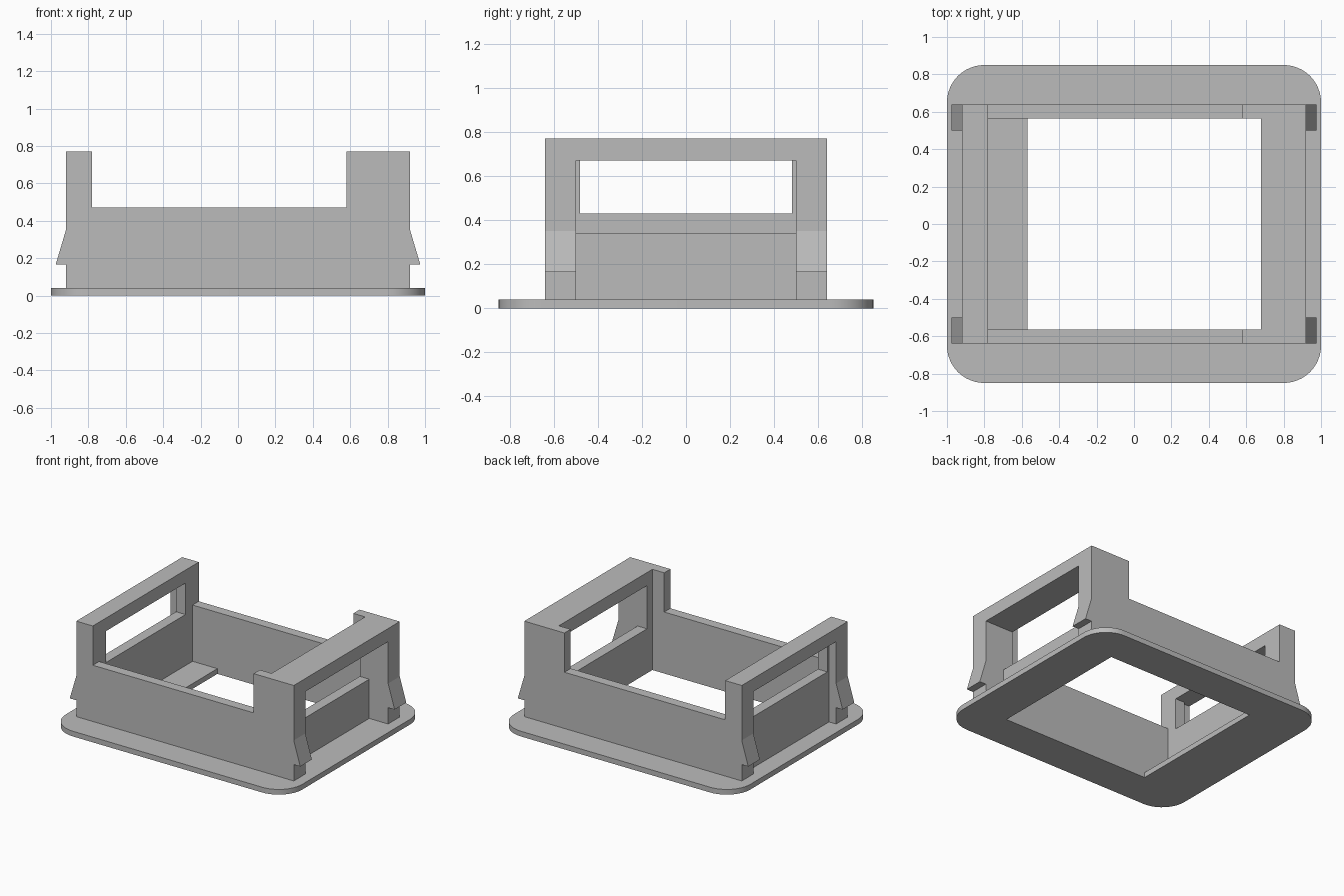
import bpy, bmesh, math
from mathutils import Vector

if "Cube" in bpy.data.objects:
    bpy.data.objects.remove(bpy.data.objects["Cube"])

grey = bpy.data.materials.new("light grey plastic")
grey.diffuse_color = (0.5, 0.5, 0.5, 1)
grey.use_nodes = True
grey.node_tree.nodes["Principled BSDF"].inputs["Base Color"].default_value = grey.diffuse_color


def prism(name, loops, axis, lo, hi):
    """Extrude closed 2D outlines (extra loops are holes) along an axis."""
    def place(p, q, t):
        return Vector({'X': (t, p, q), 'Y': (p, t, q), 'Z': (p, q, t)}[axis])
    bm = bmesh.new()
    edges = []
    for loop in loops:
        vs = [bm.verts.new(place(p, q, lo)) for p, q in loop]
        edges += [bm.edges.new((v, vs[(i + 1) % len(vs)])) for i, v in enumerate(vs)]
    bmesh.ops.triangle_fill(bm, edges=edges, use_beauty=True)
    ext = bmesh.ops.extrude_face_region(bm, geom=bm.faces[:], use_keep_orig=True)
    moved = [g for g in ext["geom"] if isinstance(g, bmesh.types.BMVert)]
    bmesh.ops.translate(bm, verts=moved, vec=place(0, 0, hi - lo))
    bmesh.ops.recalc_face_normals(bm, faces=bm.faces[:])
    me = bpy.data.meshes.new(name)
    bm.to_mesh(me)
    bm.free()
    me.materials.append(grey)
    ob = bpy.data.objects.new(name, me)
    bpy.context.collection.objects.link(ob)
    return ob


def rect(a0, a1, b0, b1):
    return [(a0, b0), (a1, b0), (a1, b1), (a0, b1)]


def rounded(hx, hy, r, n=12):
    pts = []
    for k, (sx, sy) in enumerate([(1, 1), (-1, 1), (-1, -1), (1, -1)]):
        for i in range(n + 1):
            a = math.pi / 2 * (k + i / n)
            pts.append((sx * (hx - r) + r * math.cos(a), sy * (hy - r) + r * math.sin(a)))
    return pts


def arch(half):
    """Upside-down U in the y-z plane, with an opening of the given half width."""
    return [(-INNER, BASE), (-half, BASE), (-half, 0.67), (half, 0.67),
            (half, BASE), (INNER, BASE), (INNER, TOP), (-INNER, TOP)]


BASE, TOP = 0.04, 0.77
INNER, OUTER = 0.565, 0.64

# Flange with rounded corners and an off-centre opening
flange = prism("flange", [rounded(1, 0.85, 0.2), rect(-0.57, 0.68, -INNER, INNER)], 'Z', 0, BASE)
bpy.ops.object.select_all(action='DESELECT')
flange.select_set(True)
bpy.context.view_layer.objects.active = flange
bpy.ops.object.shade_smooth_by_angle(angle=math.radians(30))

# Long walls with raised ends
wall = [(-0.92, BASE), (0.92, BASE), (0.92, TOP), (0.58, TOP),
        (0.58, 0.47), (-0.78, 0.47), (-0.78, TOP), (-0.92, TOP)]
prism("front_wall", [wall], 'Y', -OUTER, -INNER)
prism("back_wall", [wall], 'Y', INNER, OUTER)

# End frames: posts and top bar
prism("right_frame", [arch(0.50)], 'X', 0.68, 0.92)
prism("left_frame_outer", [arch(0.50)], 'X', -0.92, -0.86)
prism("left_frame_inner", [arch(0.48)], 'X', -0.86, -0.78)

# Low panels closing the lower part of each end
prism("right_panel", [rect(-0.50, 0.50, BASE, 0.34)], 'X', 0.68, 0.76)
prism("left_panel", [rect(-0.48, 0.48, BASE, 0.43)], 'X', -0.86, -0.78)

# Wedge-shaped snap clips on the four posts
for sx, side in ((-1, "left"), (1, "right")):
    for sy, end in ((-1, "front"), (1, "back")):
        wedge = [(sx * 0.92, 0.35), (sx * 0.975, 0.165), (sx * 0.92, 0.165)]
        y0, y1 = sorted((sy * 0.50, sy * OUTER))
        prism(f"{side}_{end}_clip", [wedge], 'Y', y0, y1)
